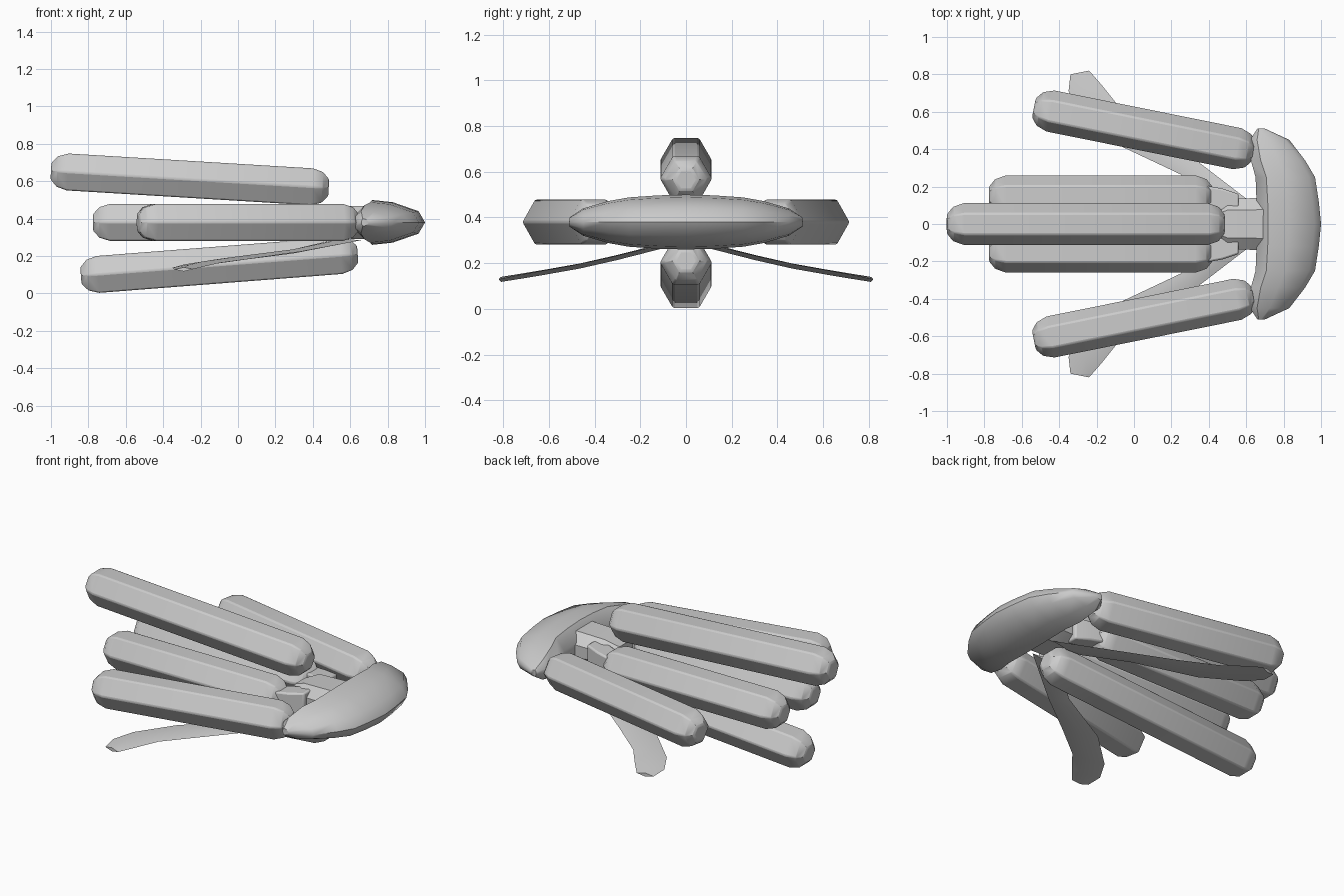
import bpy, bmesh, math
from mathutils import Vector

cube = bpy.data.objects.get("Cube")
if cube:
    bpy.data.objects.remove(cube, do_unlink=True)

grey = bpy.data.materials.new("hull_grey")
grey.use_nodes = True
grey.diffuse_color = (0.6, 0.6, 0.6, 1)
grey.node_tree.nodes["Principled BSDF"].inputs["Base Color"].default_value = (0.6, 0.6, 0.6, 1)


def finish(name, bm, bevel=0.0, angle=35):
    """Turn a bmesh into a shaded, coloured object."""
    bmesh.ops.recalc_face_normals(bm, faces=bm.faces)
    mesh = bpy.data.meshes.new(name)
    bm.to_mesh(mesh)
    bm.free()
    mesh.materials.append(grey)
    obj = bpy.data.objects.new(name, mesh)
    bpy.context.collection.objects.link(obj)
    if bevel:
        mod = obj.modifiers.new("soft_edges", 'BEVEL')
        mod.width = bevel
        mod.segments = 2
        mod.limit_method = 'ANGLE'
        mod.angle_limit = math.radians(40)
    bpy.ops.object.select_all(action='DESELECT')
    obj.select_set(True)
    bpy.context.view_layer.objects.active = obj
    bpy.ops.object.shade_smooth_by_angle(angle=math.radians(angle))
    return obj


def loft(name, rings, **kw):
    """Skin a list of equal-length closed rings and cap both ends."""
    bm = bmesh.new()
    loops = [[bm.verts.new(p) for p in ring] for ring in rings]
    for a, b in zip(loops, loops[1:]):
        for i in range(len(a)):
            j = (i + 1) % len(a)
            bm.faces.new((a[i], a[j], b[j], b[i]))
    bm.faces.new(loops[0])
    bm.faces.new(loops[-1])
    return finish(name, bm, **kw)


def pod(name, start, end, radius=0.114):
    """Hexagonal bar with stepped, tapered ends."""
    start, end = Vector(start), Vector(end)
    axis = (end - start).normalized()
    side = Vector((0, 0, 1)).cross(axis).normalized()
    up = axis.cross(side)
    taper = [(0, 0.45), (0.035, 0.83), (0.09, 1)]
    stations = [(start + axis * d, s) for d, s in taper]
    stations += [(end - axis * d, s) for d, s in reversed(taper)]
    rings = []
    for centre, s in stations:
        angles = [math.radians(60 * k) for k in range(6)]
        rings.append([centre + (side * math.cos(a) + up * math.sin(a)) * radius * s
                      for a in angles])
    return loft(name, rings, bevel=0.008)


# Long pods: upper, lower, and mirrored inner and outer pairs
pod("upper_pod", (-1.0, 0, 0.655), (0.485, 0, 0.565))
pod("lower_pod", (-0.84, 0, 0.095), (0.64, 0, 0.21))
for label, s in (("left", -1), ("right", 1)):
    side_name = "front" if s < 0 else "back"
    pod(side_name + "_inner_pod", (-0.775, s * 0.148, 0.38), (0.42, s * 0.148, 0.38))
    pod(side_name + "_outer_pod", (-0.535, s * 0.622, 0.38), (0.64, s * 0.385, 0.38))

# Wide rounded head, lofted across its width
profile = [(0, 0.4), (0.18, 1), (0.5, 0.9), (0.9, 0.5), (1, 0),
           (0.9, -0.5), (0.5, -0.9), (0.18, -1), (0, -0.4)]
half = [(0.51, 0.66, 0.7, 0.02), (0.45, 0.62, 0.83, 0.06), (0.34, 0.625, 0.915, 0.092),
        (0.25, 0.65, 0.968, 0.108), (0.12, 0.655, 0.988, 0.117)]
spans = half + [(0, 0.655, 1.0, 0.12)] + [(-y, b, f, h) for y, b, f, h in reversed(half)]
loft("head", [[(b + (f - b) * u, y, 0.38 + h * w) for u, w in profile]
              for y, b, f, h in spans], angle=42)

# Neck behind the head, eight sided and narrowing to the rear
neck = []
for x, w, h in ((0.42, 0.08, 0.05), (0.5, 0.135, 0.085), (0.72, 0.14, 0.09)):
    neck.append([(x, a * w, 0.38 + b * h) for a, b in
                 ((1, 0.4), (0.55, 1), (-0.55, 1), (-1, 0.4),
                  (-1, -0.4), (-0.55, -1), (0.55, -1), (1, -0.4))])
loft("neck", neck, angle=30)

# Struts joining the inner pods to the neck, and swept fins below
fin_stations = [((0.46, 0.08, 0.275), (0.66, 0.09, 0.285)),
                ((0.25, 0.265, 0.225), (0.34, 0.335, 0.225)),
                ((-0.1, 0.43, 0.185), (0.1, 0.5, 0.19)),
                ((-0.29, 0.6, 0.155), (-0.09, 0.64, 0.165)),
                ((-0.35, 0.71, 0.138), (-0.17, 0.74, 0.147)),
                ((-0.34, 0.80, 0.128), (-0.24, 0.82, 0.13))]
for s, side_name in ((-1, "front"), (1, "back")):
    strut = []
    for x, y, r in ((0.36, 0.16, 0.05), (0.47, 0.13, 0.06), (0.56, 0.09, 0.07)):
        strut.append([(x, s * (y + a * r), 0.38 + b * r)
                      for a, b in ((1, 1), (-1, 1), (-1, -1), (1, -1))])
    loft(side_name + "_strut", strut, bevel=0.01)
    rings = []
    for rear, lead in fin_stations:
        a, b = Vector(rear), Vector(lead)
        a.y *= s
        b.y *= s
        mid = (a + b) / 2
        lift = Vector((0, 0, 0.011))
        rings.append([a, mid + lift, b, mid - lift])
    loft(side_name + "_fin", rings, angle=25)
